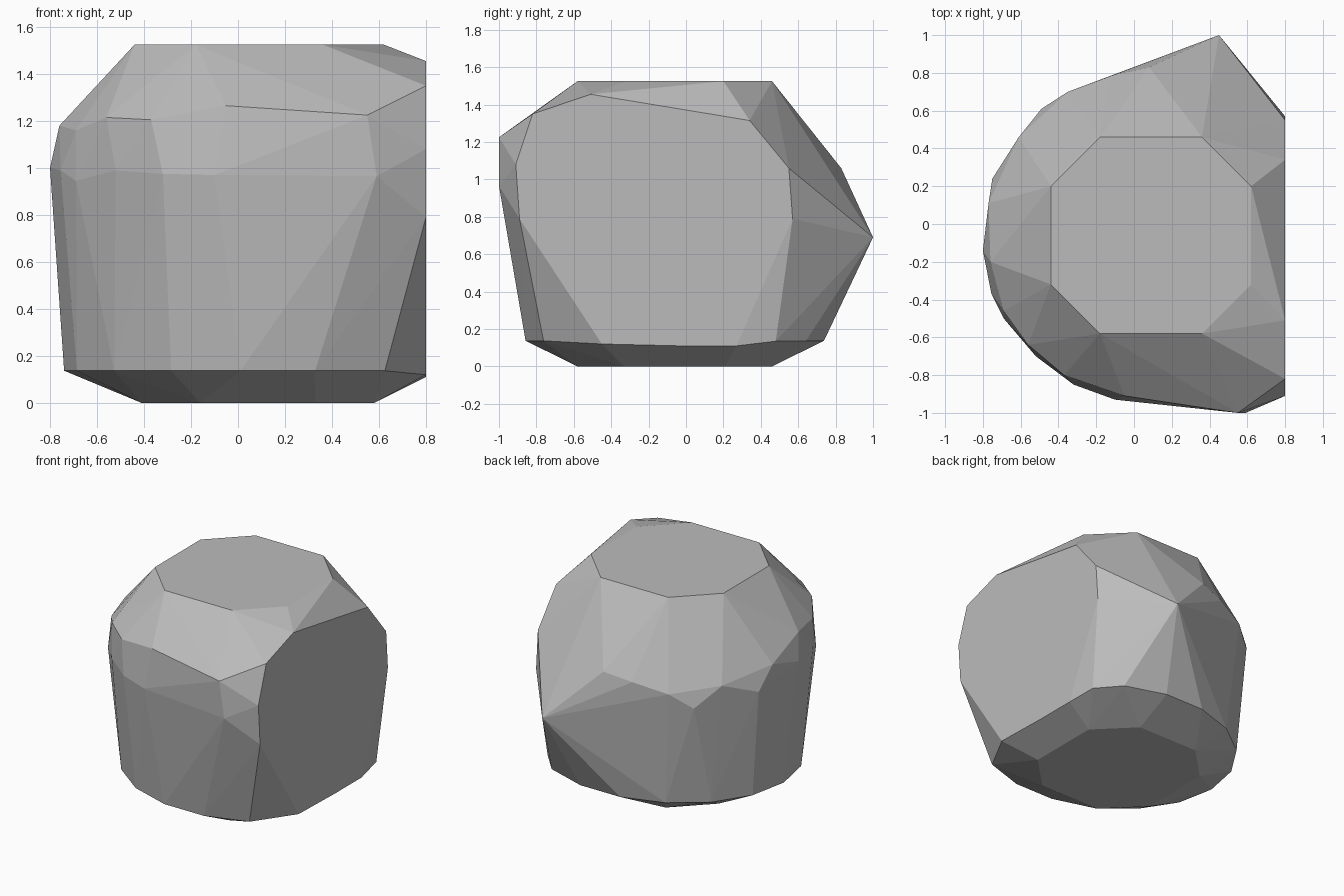
import bpy
import bmesh
import math

# Remove the default object only
default_cube = bpy.data.objects.get("Cube")
if default_cube:
    bpy.data.objects.remove(default_cube, do_unlink=True)


def make_material(name, colour):
    material = bpy.data.materials.new(name)
    material.use_nodes = True
    material.diffuse_color = colour
    shader = material.node_tree.nodes["Principled BSDF"]
    shader.inputs["Base Color"].default_value = colour
    shader.inputs["Roughness"].default_value = 0.9
    return material


def chamfered_rectangle(left, right, front, back, cut, z):
    """Eight corners of a rectangle with its corners cut off."""
    corners = []
    for x, inward_x in ((left, cut), (right, -cut)):
        for y, inward_y in ((front, cut), (back, -cut)):
            corners.append((x + inward_x, y, z))
            corners.append((x, y + inward_y, z))
    return corners


def arc_ring(centre, radii, start, end, step, z):
    """Points on an open elliptical arc, angles in degrees."""
    return [(centre[0] + radii[0] * math.cos(math.radians(a)),
             centre[1] + radii[1] * math.sin(math.radians(a)), z)
            for a in range(start, end + step, step)]


points = []

# Flat top and flat base
points += chamfered_rectangle(-0.44, 0.62, -0.58, 0.46, 0.26, 1.525)
points += chamfered_rectangle(-0.41, 0.58, -0.58, 0.46, 0.25, 0.0)

# Lower rim, left open where the flat side cuts it
points += arc_ring((0.17, -0.06), (0.91, 0.81), 60, 300, 20, 0.137)
points.append((0.77, 0.48, 0.135))

# Flat side: outline as (y, z)
flat_x = 0.8
flat_side = [(-0.82, 1.35), (-0.51, 1.455), (0.34, 1.315),
             (0.55, 1.06), (0.57, 0.79), (0.27, 0.11),
             (-0.03, 0.11), (-0.45, 0.12), (-0.89, 0.79), (-0.91, 1.08)]
points += [(flat_x, y, z) for y, z in flat_side]

# Shoulder: upper edge around the front and right
points += [(0.55, -1.0, 1.225), (-0.05, -0.91, 1.265),
           (-0.37, -0.8, 1.205), (-0.56, -0.64, 1.215),
           (-0.69, -0.46, 1.16), (-0.76, -0.2, 1.18)]

# Shoulder: lower edge around the front and right
points += [(0.59, -1.0, 0.965), (-0.1, -0.93, 0.97),
           (-0.32, -0.85, 0.975), (-0.52, -0.7, 0.99),
           (-0.69, -0.5, 0.945), (-0.755, -0.37, 0.99),
           (-0.8, -0.14, 1.0)]

# Shoulder: around the back, ending in the projecting point
points += [(-0.77, 0.11, 1.065), (-0.75, 0.24, 0.91),
           (-0.61, 0.46, 1.0), (-0.49, 0.61, 0.86),
           (-0.35, 0.7, 0.96), (-0.12, 0.785, 1.02),
           (0.08, 0.83, 1.06), (0.45, 1.0, 0.69)]

# Wrap the outline points in a faceted shell
bm = bmesh.new()
for point in points:
    bm.verts.new(point)
hull = bmesh.ops.convex_hull(bm, input=bm.verts[:])
unused = [v for v in bm.verts if not v.link_faces]
bmesh.ops.delete(bm, geom=unused, context="VERTS")

# Merge coplanar triangles into clean flat facets
bmesh.ops.dissolve_limit(bm, angle_limit=math.radians(0.5),
                         verts=bm.verts[:], edges=bm.edges[:])
bmesh.ops.recalc_face_normals(bm, faces=bm.faces[:])
for face in bm.faces:
    face.smooth = False

mesh = bpy.data.meshes.new("boulder")
bm.to_mesh(mesh)
bm.free()
mesh.materials.append(make_material("stone grey", (0.5, 0.5, 0.5, 1.0)))
boulder = bpy.data.objects.new("boulder", mesh)
bpy.context.collection.objects.link(boulder)
